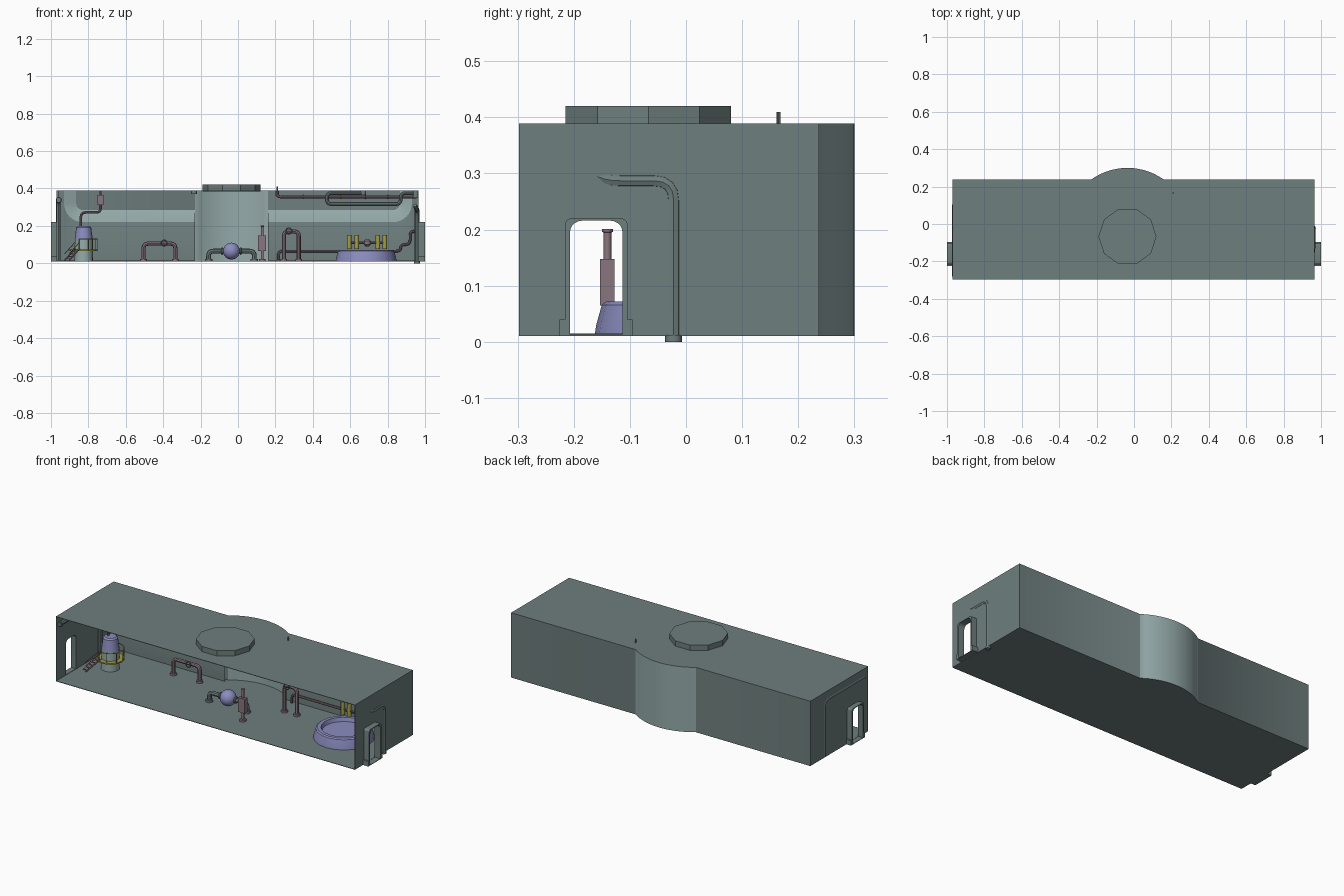
import bpy, bmesh, math
from mathutils import Vector

cube = bpy.data.objects.get("Cube")
if cube:
    bpy.data.objects.remove(cube, do_unlink=True)


def material(name, r, g, b):
    m = bpy.data.materials.new(name)
    m.use_nodes = True
    m.diffuse_color = (r, g, b, 1)
    m.node_tree.nodes["Principled BSDF"].inputs["Base Color"].default_value = (r, g, b, 1)
    return m


TEAL = material("grey teal", .155, .21, .205)
PALE = material("pale teal", .30, .40, .40)
BLUE = material("soft blue", .26, .265, .52)
PINK = material("dusty pink", .25, .18, .21)
YELLOW = material("mustard yellow", .36, .34, .06)


def add(name, me, mat, smooth=True):
    ob = bpy.data.objects.new(name, me)
    bpy.context.collection.objects.link(ob)
    me.materials.clear()
    me.materials.append(mat)
    if smooth:
        bpy.ops.object.select_all(action='DESELECT')
        ob.select_set(True)
        bpy.context.view_layer.objects.active = ob
        bpy.ops.object.shade_smooth_by_angle(angle=math.radians(35))
    return ob


def finish(name, bm, mat, smooth=True):
    bmesh.ops.recalc_face_normals(bm, faces=bm.faces)
    me = bpy.data.meshes.new(name)
    bm.to_mesh(me)
    bm.free()
    return add(name, me, mat, smooth)


def box(name, lo, hi, mat):
    bm = bmesh.new()
    bmesh.ops.create_cube(bm, size=1)
    for v in bm.verts:
        v.co = [(a + b) / 2 + c * (b - a) for a, b, c in zip(lo, hi, v.co)]
    return finish(name, bm, mat, False)


def lathe(name, x, y, profile, mat, sides=20, smooth=True):
    """Rings of (radius, z), capped at both ends."""
    bm = bmesh.new()
    rings = [[bm.verts.new((x + r * math.cos(k * math.tau / sides),
                            y + r * math.sin(k * math.tau / sides), z))
              for k in range(sides)] for r, z in profile]
    for a, b in zip(rings, rings[1:]):
        for k in range(sides):
            n = (k + 1) % sides
            bm.faces.new((a[k], a[n], b[n], b[k]))
    bm.faces.new(rings[0])
    bm.faces.new(rings[-1])
    return finish(name, bm, mat, smooth)


def pipe(name, pts, r, mat, bend=.025, closed=False):
    """Tube along a path with rounded corners."""
    pts = [Vector(p) for p in pts]
    path = [pts[0]]
    for a, b, c in zip(pts, pts[1:], pts[2:]):
        p = b + (a - b).normalized() * min(bend, (a - b).length / 2)
        q = b + (c - b).normalized() * min(bend, (c - b).length / 2)
        path += [p.lerp(b, t / 4).lerp(b.lerp(q, t / 4), t / 4) for t in range(5)]
    path.append(pts[-1])
    cu = bpy.data.curves.new(name, 'CURVE')
    cu.dimensions = '3D'
    cu.bevel_depth, cu.bevel_resolution, cu.use_fill_caps = r, 2, True
    sp = cu.splines.new('POLY')
    sp.points.add(len(path) - 1)
    for v, co in zip(sp.points, path):
        v.co = (*co, 1)
    sp.use_cyclic_u = closed
    tmp = bpy.data.objects.new(name, cu)
    me = bpy.data.meshes.new_from_object(tmp)
    bpy.data.objects.remove(tmp)
    return add(name, me, mat)


def ring(name, c, rad, r, mat, u, v):
    """Closed hoop in the plane of the axes u and v."""
    u, v = Vector(u), Vector(v)
    pts = [Vector(c) + rad * (u * math.cos(k * math.tau / 16) + v * math.sin(k * math.tau / 16))
           for k in range(16)]
    return pipe(name, pts, r, mat, .001, True)


def foot(name, x, y, mat, r=.018):
    lathe(name, x, y, [(r, .0105), (r, .024)], mat, 14)


# Room shell: outline with a bowed bay in the back wall, open at the front
FLOOR, ROOF, BACK, L, R = .01, .389, .237, -.97, .965
half, rise, cx = .195, .063, -.035
rad = (half ** 2 + rise ** 2) / (2 * rise)
span = math.asin(half / rad)
outline = [(R, -.298), (R, BACK)]
for k in range(15):
    a = span * (1 - k / 7)
    outline.append((cx + rad * math.sin(a), BACK + rise - rad + rad * math.cos(a)))
outline += [(L, BACK), (L, -.298)]
bm = bmesh.new()
low = [bm.verts.new((x, y, FLOOR)) for x, y in outline]
top = [bm.verts.new((x, y, ROOF)) for x, y in outline]
bm.faces.new(low)
bm.faces.new(top)
for k in range(len(outline) - 1):
    bm.faces.new((low[k], low[k + 1], top[k + 1], top[k]))
base = finish("shell_base", bm, TEAL, False)
sol = base.modifiers.new("thickness", 'SOLIDIFY')
sol.thickness, sol.offset = .004, -1


def arch(hw, zt, r, y=-.16, z0=.0145):
    """Doorway outline with rounded top corners."""
    pts = [(y - hw, z0)]
    for s, start in ((-1, math.pi), (1, math.pi / 2)):
        for k in range(6):
            a = start - k * math.pi / 10
            pts.append((y + s * (hw - r) + r * math.cos(a), zt - r + r * math.sin(a)))
    return pts + [(y + hw, z0)]


# End doorways with projecting frames
cutters = []
for side, wall, tip in (("left", R, 1.0), ("right", L, -1.0)):
    bm = bmesh.new()
    a = [bm.verts.new((wall - .04, y, z)) for y, z in arch(.047, .216, .022)]
    b = [bm.verts.new((wall + .04, y, z)) for y, z in arch(.047, .216, .022)]
    bm.faces.new(a)
    bm.faces.new(b)
    for k in range(len(a)):
        n = (k + 1) % len(a)
        bm.faces.new((a[k], a[n], b[n], b[k]))
    cutters.append(finish(side + "_door_cutter", bm, TEAL, False))
    mod = base.modifiers.new(side + " door", 'BOOLEAN')
    mod.object, mod.solver = cutters[-1], 'EXACT'

    bm = bmesh.new()
    loops = [[bm.verts.new((x, y, z)) for y, z in arch(hw, zt, r, z0=.011)]
             for hw, zt, r, x in ((.056, .22, .012, wall), (.056, .22, .012, tip),
                                  (.047, .216, .022, tip), (.047, .216, .022, wall))]
    for i in range(4):
        p, q = loops[i], loops[(i + 1) % 4]
        for k in range(len(p) - 1):
            bm.faces.new((p[k], p[k + 1], q[k + 1], q[k]))
    for i in (0, -1):
        bm.faces.new([p[i] for p in loops])
    finish(side + "_door_frame", bm, TEAL)
    x0, x1 = min(wall, tip), max(wall, tip)
    box(side + "_door_sill", (x0, -.215, .0105), (x1, -.105, .0135), TEAL)
    for s in (-1, 1):
        y = -.16 + s * .056
        box(side + "_frame_foot", (x0, y - .009, .0105), (x1, y + .009, .04), TEAL)

# Bake the doorways in, then give the bay its paler colour
graph = bpy.context.evaluated_depsgraph_get()
mesh = bpy.data.meshes.new_from_object(base.evaluated_get(graph))
for ob in cutters + [base]:
    bpy.data.objects.remove(ob)
shell = add("room_shell", mesh, TEAL)
mesh.materials.append(PALE)
for p in mesh.polygons:
    p.material_index = int(p.center.y > BACK + .002 and abs(p.normal.z) < .5)

# Recessed upper panels with a sloped rounded border on the back wall
for side, s in (("left", 1), ("right", -1)):
    inner = .16 if s > 0 else .23
    arc = [-math.pi / 2 + k * math.pi / 16 for k in range(9)]

    def border(r):
        return [(inner, .32 - r)] + [(.83 + r * math.cos(a), .32 + r * math.sin(a))
                                     for a in arc] + [(.83 + r, .386)]
    front, deep = border(.1), border(.035)
    bm = bmesh.new()
    rows = [[bm.verts.new((s * x, .208, .014)) for x, z in front[:-1]],
            [bm.verts.new((s * x, .208, z)) for x, z in front],
            [bm.verts.new((s * x, .232, z)) for x, z in deep]]
    for a, b in zip(rows, rows[1:]):
        for k in range(min(len(a), len(b)) - 1):
            bm.faces.new((a[k], a[k + 1], b[k + 1], b[k]))
    bm.faces.new([bm.verts.new((s * x, .208, z)) for x, z in
                  ((.93, .014), (.962, .014), (.962, .386), (.93, .386))])
    panel = finish(side + "_wall_panel", bm, TEAL)
    panel.data.materials.append(PALE)
    for p in panel.data.polygons:
        p.material_index = int(abs(p.normal.y) < .98)

# Roof hatch and vent
lathe("roof_hatch", cx, -.067, [(.155, .385), (.155, .42)], TEAL, 10, False)
lathe("roof_vent", .21, .165, [(.009, .36), (.009, .385), (.004, .386), (.004, .41)], TEAL, 10)

# Pipes half sunk into the end walls
pipe("left_wall_pipe", [(.957, -.022, .002), (.957, -.022, .287), (.957, -.15, .287),
                        (.945, -.17, .31)], .0125, TEAL, .035)
lathe("left_wall_pipe_foot", .957, -.022, [(.015, 0), (.015, .012)], TEAL, 12)
pipe("right_wall_pipe", [(L + .009, .1, .014), (L + .009, .1, .338), (L + .009, -.28, .338)],
     .0125, TEAL, .035)
ring("right_wall_pipe_collar", (L + .012, -.27, .338), .011, .005, TEAL, (1, 0, 0), (0, 0, 1))

# Round basin
lathe("basin", .685, 0, [(.163, .0105), (.16, .03), (.15, .066), (.142, .072),
                         (.122, .072), (.116, .05)], BLUE, 20)

# Yellow valve cylinders above the basin
for x in (.595, .635, .748, .785):
    lathe("valve_cylinder", x, .12, [(.012, .076), (.012, .152)], YELLOW, 12)
pipe("valve_axle", [(.585, .12, .11), (.795, .12, .11)], .006, PINK)
lathe("valve_body", .692, .12, [(.008, .09), (.018, .1), (.018, .12), (.008, .13)], PINK, 12)

# Ball valve with bent arms
for s in (-1, 1):
    x = cx + s * .122
    pipe("ball_arm", [(x, -.04, .011), (x, -.04, .065), (cx, -.04, .065)], .013, TEAL)
    foot("ball_arm_foot", x, -.04, TEAL, .02)
    ring("ball_collar", (cx + s * .05, -.04, .065), .014, .006, TEAL, (0, 1, 0), (0, 0, 1))
bm = bmesh.new()
bmesh.ops.create_uvsphere(bm, u_segments=20, v_segments=12, radius=.045)
bmesh.ops.translate(bm, verts=bm.verts, vec=(cx, -.04, .065))
finish("ball_valve", bm, BLUE)

# Standing pump
foot("pump_foot", .13, -.14, PINK)
box("pump_body", (.107, -.153, .065), (.15, -.127, .148), PINK)
lathe("pump_rod", .13, -.14, [(.007, .012), (.007, .195), (.01, .196), (.01, .201)], PINK, 12)

# Floor pipe loops
for name, x0, x1, y, z, wx in (("low_loop", -.505, -.335, .125, .105, -.395),
                               ("tall_loop", .245, .325, .08, .17, .272)):
    pipe(name, [(x0, y, .011), (x0, y, z), (x1, y, z), (x1, y, .011)], .011, PINK)
    for x in (x0, x1):
        foot(name + "_foot", x, y, PINK)
    ring(name + "_wheel", (wx, y - .02, z + .003), .016, .003, TEAL, (1, 0, 0), (0, 0, 1))

# Wall and ceiling pipes
pipe("wall_pipe", [(.215, .19, .015), (.215, .19, .065), (.87, .19, .065), (.87, .19, .1),
                   (.92, .19, .1), (.92, .19, .17), (.955, .19, .17)], .007, PINK)
pipe("ceiling_pipe", [(.21, .165, .38), (.21, .165, .355), (.87, .165, .355),
                      (.955, .165, .355)], .008, PINK)
for x in (.35, .55, .68, .8):
    ring("ceiling_pipe_joint", (x, .165, .355), .009, .004, PINK, (0, 1, 0), (0, 0, 1))
pipe("ceiling_loop", [(.955, .14, .375), (.87, .14, .375), (.87, .14, .317), (.475, .14, .317),
                      (.475, .14, .375), (.68, .14, .375)], .010, TEAL)
for x, z in ((-.235, .38), (.67, .375), (.95, .36)):
    lathe("ceiling_joint", x, .14, [(.015, z - .01), (.015, .387)], TEAL, 12)

# Tank on a stand, with railing, steps and feed pipe
TX, TY = -.825, 0
lathe("tank_stand", TX, TY, [(.05, .012), (.047, .135)], PALE, 16)
lathe("tank", TX, TY, [(.048, .13), (.04, .192), (.032, .2)], BLUE, 16)
lathe("tank_platform", TX, TY, [(.075, .066), (.075, .074)], YELLOW, 16)
rail = [(TX + .074 * math.cos(a), TY + .074 * math.sin(a))
        for a in (math.radians(d) for d in range(-110, 111, 20))]
pipe("platform_rail", [(x, y, .13) for x, y in rail], .0022, YELLOW)
for x, y in rail[::2]:
    pipe("rail_post", [(x, y, .07), (x, y, .13)], .0022, YELLOW)
for dx, dy in ((-.012, .012), (.012, -.012)):
    pipe("step_rail", [(-.915 + dx, -.105 + dy, .015), (-.86 + dx, -.05 + dy, .078)], .004, PINK)
    pipe("step_handrail", [(-.915 + dx, -.105 + dy, .05), (-.86 + dx, -.05 + dy, .112)], .002, PINK)
for k in range(5):
    x, y, z = -.91 + k * .0115, -.1 + k * .0115, .022 + k * .0125
    box("step", (x - .014, y - .014, z), (x + .014, y + .014, z + .004), PINK)
pipe("feed_pipe", [(TX - .015, TY, .195), (TX - .015, TY, .272), (-.735, TY, .272),
                   (-.735, TY, .315)], .007, PINK)
box("feed_box", (-.752, -.017, .312), (-.718, .017, .365), PINK)
pipe("feed_rod", [(-.735, TY, .36), (-.735, TY, .387)], .006, PINK)
